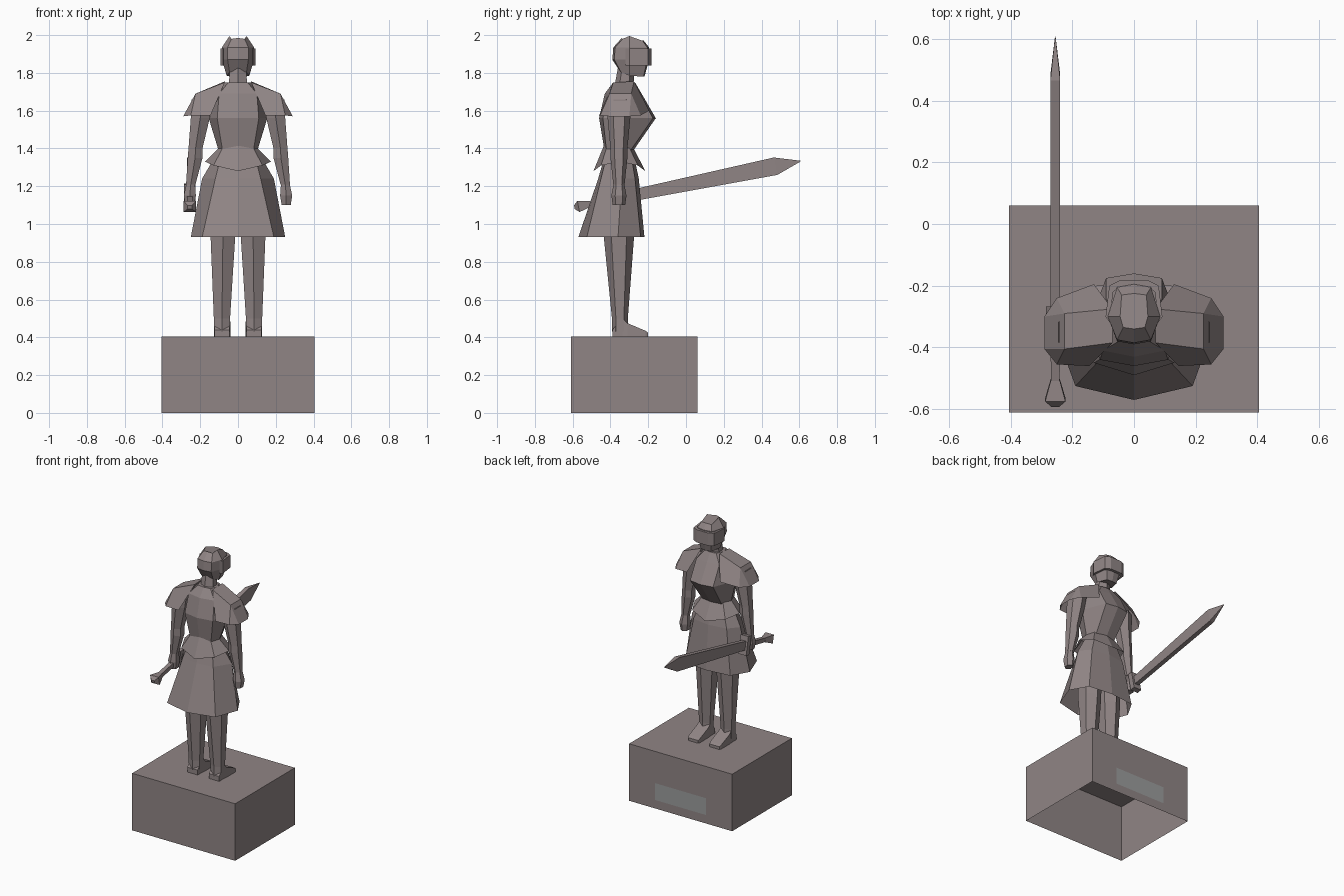
import bpy, bmesh
from math import sin, cos, pi
from mathutils import Vector

if "Cube" in bpy.data.objects:
    bpy.data.objects.remove(bpy.data.objects["Cube"])


def material(name, rgb):
    m = bpy.data.materials.new(name)
    m.diffuse_color = (*rgb, 1)
    m.use_nodes = True
    m.node_tree.nodes["Principled BSDF"].inputs["Base Color"].default_value = m.diffuse_color
    return m


STONE = material("stone", (0.28, 0.235, 0.235))
PLATE = material("plate", (0.33, 0.34, 0.34))


def finish(name, bm, mat=STONE):
    bmesh.ops.recalc_face_normals(bm, faces=bm.faces)
    me = bpy.data.meshes.new(name)
    bm.to_mesh(me)
    bm.free()
    me.materials.append(mat)
    ob = bpy.data.objects.new(name, me)
    bpy.context.collection.objects.link(ob)
    return ob


def loft(name, rings, start=True, end=True, closed=True):
    """Skin a list of equal-length point rings, with optional end caps."""
    bm = bmesh.new()
    vs = [[bm.verts.new(p) for p in r] for r in rings]
    n = len(vs[0])
    for a, b in zip(vs, vs[1:]):
        for i in range(n if closed else n - 1):
            j = (i + 1) % n
            bm.faces.new((a[i], a[j], b[j], b[i]))
    if start:
        bm.faces.new(vs[0])
    if end:
        bm.faces.new(vs[-1])
    return finish(name, bm)


def sym(half, z=None):
    """Half outline (back centre to front centre) mirrored into a ring."""
    pts = [p if z is None else (*p, z) for p in half]
    return pts + [(-x, y, h) for x, y, h in reversed(pts) if x > 0]


def oval(cx, cy, rx, ry, z, n=6):
    k = cos(pi / 6)
    return [(cx + rx / k * sin(2 * pi * i / n), cy + ry * cos(2 * pi * i / n), z)
            for i in range(n)]


def rect_y(x0, x1, y, z0, z1):
    return [(x0, y, z0), (x1, y, z0), (x1, y, z1), (x0, y, z1)]


# Hollow plinth and its front plaque
def slab(z):
    return [(-.405, -.61, z), (.405, -.61, z), (.405, .06, z), (-.405, .06, z)]


loft("plinth", [slab(0), slab(.405)], start=False)
bm = bmesh.new()
bm.faces.new([bm.verts.new(p) for p in rect_y(.2, -.2, .0605, .06, .18)])
finish("plaque", bm, PLATE)

# Skirt, open at the hem
loft("skirt", [
    sym([(0, -.57), (.19, -.525), (.25, -.36), (.18, -.24), (0, -.22)], .93),
    sym([(0, -.465), (.12, -.45), (.19, -.34), (.13, -.27), (0, -.25)], 1.24),
    sym([(0, -.43), (.09, -.42), (.12, -.355), (.09, -.29), (0, -.275)], 1.36)],
    start=False)

# Flared waist guard with pointed front and back
loft("waist_guard", [
    sym([(0, -.49, 1.28), (.13, -.45, 1.31), (.175, -.35, 1.33),
         (.13, -.255, 1.31), (0, -.215, 1.28)]),
    sym([(0, -.435, 1.415), (.08, -.42, 1.405), (.105, -.36, 1.40),
         (.08, -.30, 1.405), (0, -.285, 1.415)])], start=False, end=False)

# Breastplate
loft("breastplate", [
    sym([(0, -.43), (.08, -.42), (.10, -.36), (.075, -.30), (0, -.285)], 1.38),
    sym([(0, -.46), (.11, -.44), (.155, -.34), (.09, -.175), (0, -.16)], 1.56),
    sym([(0, -.43), (.10, -.41), (.12, -.34), (.09, -.245), (0, -.235)], 1.69),
    sym([(0, -.385), (.05, -.38), (.07, -.33), (.045, -.275), (0, -.27)], 1.75)])

# Neck
loft("neck", [oval(0, -.33, .05, .05, 1.72), oval(0, -.315, .042, .045, 1.83)])

# Helmet
loft("helmet", [
    sym([(0, -.35, 1.81), (.045, -.345, 1.805), (.06, -.30, 1.785),
         (.04, -.225, 1.78), (0, -.22, 1.78)]),
    sym([(0, -.39), (.055, -.38), (.085, -.30), (.055, -.205), (0, -.195)], 1.87),
    sym([(0, -.385), (.055, -.375), (.085, -.30), (.055, -.205), (0, -.195)], 1.935),
    sym([(0, -.34, 1.985), (.035, -.335, 1.98), (.045, -.30, 1.995),
         (.04, -.23, 1.97), (0, -.225, 1.972)])])

# Visor band wrapping the face
visor = [(-.092, -.30), (-.08, -.20), (-.045, -.182), (.045, -.182), (.08, -.20), (.092, -.30)]
inner = [(x * .85, y - .02) for x, y in visor]
loft("visor", [[(*a, 1.84), (*a, 1.93), (*b, 1.93), (*b, 1.84)]
               for a, b in zip(visor, inner)])

for s, side in ((-1, "left"), (1, "right")):
    # Legs and feet
    loft(side + "_leg", [oval(s * .085, -.35, .042, .042, .43),
                         oval(s * .085, -.35, .043, .042, .50),
                         oval(s * .08, -.355, .065, .08, .93),
                         oval(s * .08, -.355, .07, .08, 1.2)])
    loft(side + "_foot", [rect_y(s * .045, s * .125, -.39, .405, .44),
                          rect_y(s * .043, s * .125, -.335, .405, .50),
                          rect_y(s * .04, s * .128, -.31, .405, .475),
                          rect_y(s * .04, s * .128, -.215, .405, .435),
                          rect_y(s * .045, s * .122, -.20, .405, .425)])

    # Arm with fist
    loft(side + "_arm", [oval(s * .19, -.35, .055, .065, 1.66),
                         oval(s * .20, -.355, .05, .06, 1.56),
                         oval(s * .225, -.355, .037, .045, 1.40),
                         oval(s * .227, -.355, .039, .045, 1.35),
                         oval(s * .25, -.355, .025, .03, 1.21)])
    loft(side + "_hand", [oval(s * .25, -.355, .022, .027, 1.22),
                          oval(s * .255, -.355, .032, .04, 1.15),
                          oval(s * .255, -.355, .024, .033, 1.10)])

    # Shoulder guard: crown with back, outer and front skirts
    bm = bmesh.new()
    crown = [(.07, -.385, 1.75), (.225, -.405, 1.69), (.225, -.29, 1.69), (.07, -.275, 1.755)]
    rim = [(.145, -.46, 1.575), (.25, -.455, 1.575), (.29, -.405, 1.57),
           (.29, -.30, 1.57), (.25, -.24, 1.575), (.13, -.195, 1.60)]
    c = [bm.verts.new((s * x, y, z)) for x, y, z in crown]
    r = [bm.verts.new((s * x, y, z)) for x, y, z in rim]
    for f in ((c[0], c[1], c[2], c[3]), (c[0], r[0], r[1], c[1]), (c[1], r[1], r[2]),
              (c[1], r[2], r[3], c[2]), (c[2], r[3], r[4]), (c[2], r[4], r[5], c[3])):
        bm.faces.new(f)
    finish(side + "_shoulder_guard", bm)

# Sword: local length runs along a slope rising towards the front
ORIGIN = Vector((-.255, -.30, 1.148))
ALONG, UP = Vector((0, .98, .20)), Vector((0, -.20, .98))


def sword_ring(t, w, h):
    return [ORIGIN + ALONG * t + UP * (b * h) + Vector((a * w, 0, 0))
            for a, b in ((-1, -1), (1, -1), (1, 1), (-1, 1))]


def sword_part(name, *stations):
    loft(name, [sword_ring(*st) for st in stations])


sword_part("sword_blade", (0, .016, .03), (.79, .016, .047), (.925, .001, .002))
sword_part("sword_guard", (-.015, .03, .065), (.02, .03, .065))
sword_part("sword_grip", (-.23, .014, .014), (0, .016, .016))
sword_part("sword_pommel", (-.21, .015, .015), (-.275, .033, .03), (-.297, .012, .01))
